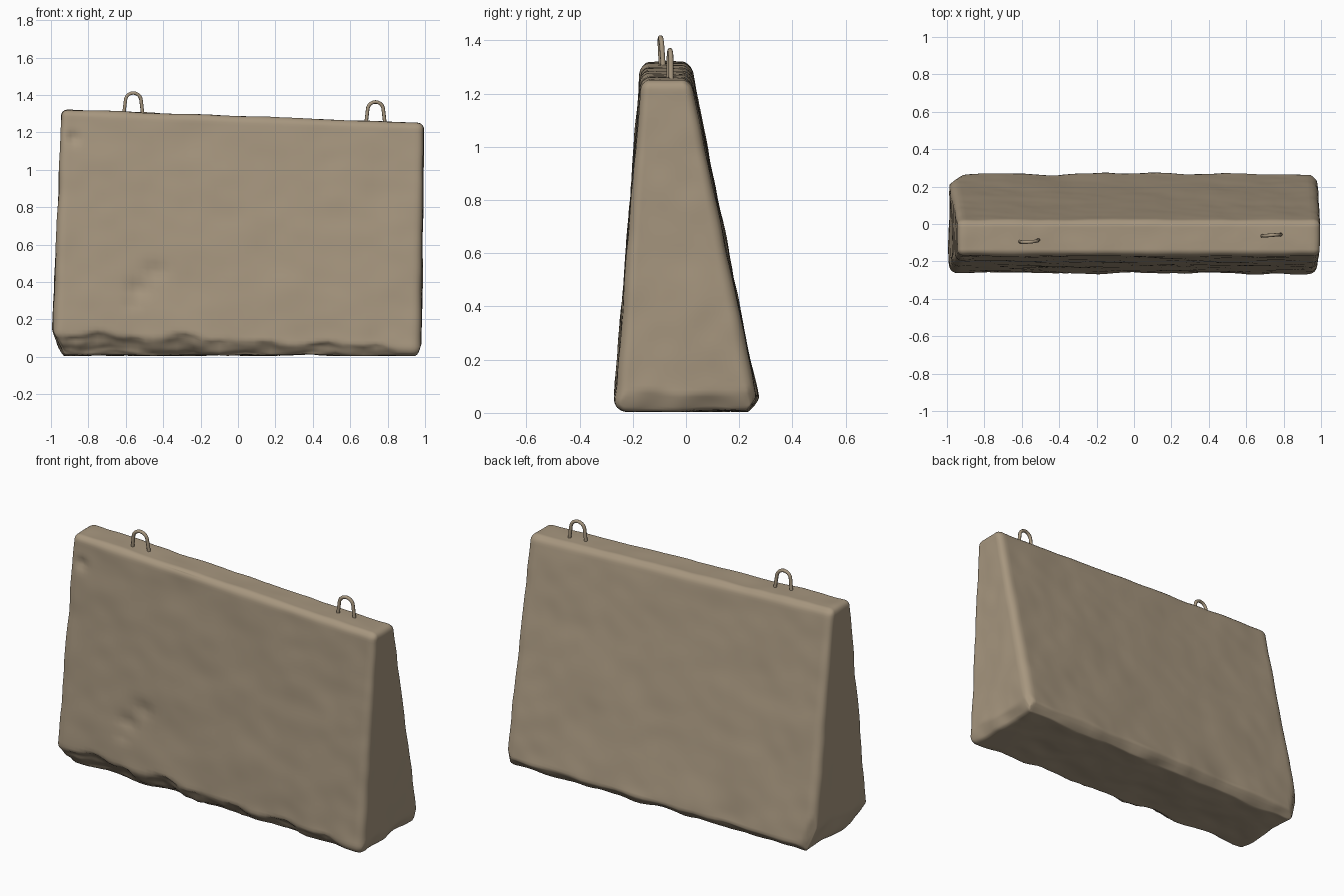
import bpy, bmesh, math
from mathutils import Vector, noise

if "Cube" in bpy.data.objects:
    bpy.data.objects.remove(bpy.data.objects["Cube"])

mat = bpy.data.materials.new("weathered concrete")
mat.diffuse_color = (0.385, 0.307, 0.212, 1)
mat.use_nodes = True
mat.node_tree.nodes["Principled BSDF"].inputs["Base Color"].default_value = mat.diffuse_color


def lerp(a, b, t):
    return a + (b - a) * t


def clamp(v, lo, hi):
    return max(lo, min(hi, v))


def spread(u):
    # crowd the grid lines toward the edges
    return 0.55 * math.sin(u * math.pi / 2) + 0.45 * u


# broken corners: point on plane, outward normal
CHIPS = [
    ((-1.0, 0, 0.17), (-0.9, 0, -0.42)),         # lower left end
    ((-0.985, 0.20, 0.05), (-0.6, 0.8, -0.1)),   # back left corner
    ((0.98, 0.22, 0.06), (0.75, 0.6, -0.25)),    # back right corner
    ((0.985, 0, 0.09), (0.9, 0, -0.45)),         # lower right end
    ((0, 0.268, 0.06), (0, 0.75, -0.66)),        # lower back edge
]
CHIPS = [(Vector(p), Vector(n).normalized()) for p, n in CHIPS]

# dents on the front: x, z, radius, depth
DENTS = [(-0.54, 0.36, 0.05, 0.02), (-0.44, 0.46, 0.05, 0.016),
         (-0.56, 0.28, 0.03, 0.012), (-0.48, 0.38, 0.14, 0.008),
         (-0.88, 1.17, 0.035, 0.018), (-0.25, 1.18, 0.09, 0.005)]


def shape(u, v, w):
    t = (w + 1) / 2
    r = lerp(0.05, 0.035, t)
    x0, x1 = lerp(-0.995, -0.945, t), lerp(0.98, 0.995, t)
    y0, y1 = lerp(-0.272, -0.170, t), lerp(0.278, 0.018, t)
    x, y = lerp(x0, x1, (u + 1) / 2), lerp(y0, y1, (v + 1) / 2)
    top = lerp(1.323, 1.25, (u + 1) / 2)
    z = lerp(0.008, top, t)
    # tapered wedge with rounded edges
    p = Vector((x, y, z))
    inner = Vector((clamp(x, x0 + r, x1 - r), clamp(y, y0 + r, y1 - r),
                    clamp(z, 0.008 + r, top - r)))
    out = (p - inner).normalized()
    p = inner + out * r
    # knocked-off corners
    for pt, n in CHIPS:
        d = (p - pt).dot(n) + 0.012 * noise.noise(p * 7)
        if d > 0:
            p -= n * d * 0.85
    # ragged lower front edge
    h = lerp(0.14, 0.045, (p.x + 1) / 2) + 0.05 * noise.noise(Vector((p.x * 5, 3, 1)))
    n = Vector((0, -0.78, -0.62))
    d = (p - Vector((p.x, -0.265, h))).dot(n)
    if d > 0:
        p -= n * (d * 0.9 + min(d, 0.015) * noise.noise(p * 14))
    # surface unevenness, stronger near the ground
    low = 1 + 1.2 * max(0, 1 - p.z / 0.2)
    p += out * low * (0.006 * noise.noise(p * 4) + 0.003 * noise.noise(p * 10))
    if v < -0.99:
        for dx, dz, rad, depth in DENTS:
            q = ((p.x - dx) ** 2 + (p.z - dz) ** 2) / rad ** 2
            p.y += depth * math.exp(-q * 1.5)
    p.x, p.z = clamp(p.x, -1, 1), max(p.z, 0.004)
    return p


# concrete block
bm = bmesh.new()
bmesh.ops.create_cube(bm, size=2)
bmesh.ops.subdivide_edges(bm, edges=bm.edges[:], cuts=55, use_grid_fill=True)
for vert in bm.verts:
    vert.co = shape(*[spread(c) for c in vert.co])
for f in bm.faces:
    f.smooth = True
me = bpy.data.meshes.new("concrete_block")
bm.to_mesh(me)
bm.free()
me.materials.append(mat)
bpy.context.collection.objects.link(bpy.data.objects.new("concrete_block", me))


# lifting loops of bent bar
def lifting_loop(name, x, y, base, top, lean):
    cu = bpy.data.curves.new(name, 'CURVE')
    cu.dimensions = '3D'
    cu.bevel_depth = 0.0095
    cu.bevel_resolution = 2
    rad = 0.042
    pts = [(-0.055, base - 0.05)]
    pts += [(-rad * math.cos(a * math.pi / 10), top - rad - 0.0095 + rad * math.sin(a * math.pi / 10))
            for a in range(11)]
    pts += [(0.055, base - 0.05)]
    sp = cu.splines.new('POLY')
    sp.points.add(len(pts) - 1)
    for sp_pt, (dx, z) in zip(sp.points, pts):
        sp_pt.co = (x + dx, y + dx * 0.08 + lean * (z - base), z, 1)
    sp.use_smooth = True
    cu.materials.append(mat)
    bpy.context.collection.objects.link(bpy.data.objects.new(name, cu))


lifting_loop("lifting_loop_left", -0.56, -0.09, 1.31, 1.42, -0.06)
lifting_loop("lifting_loop_right", 0.735, -0.06, 1.26, 1.372, 0.0)
